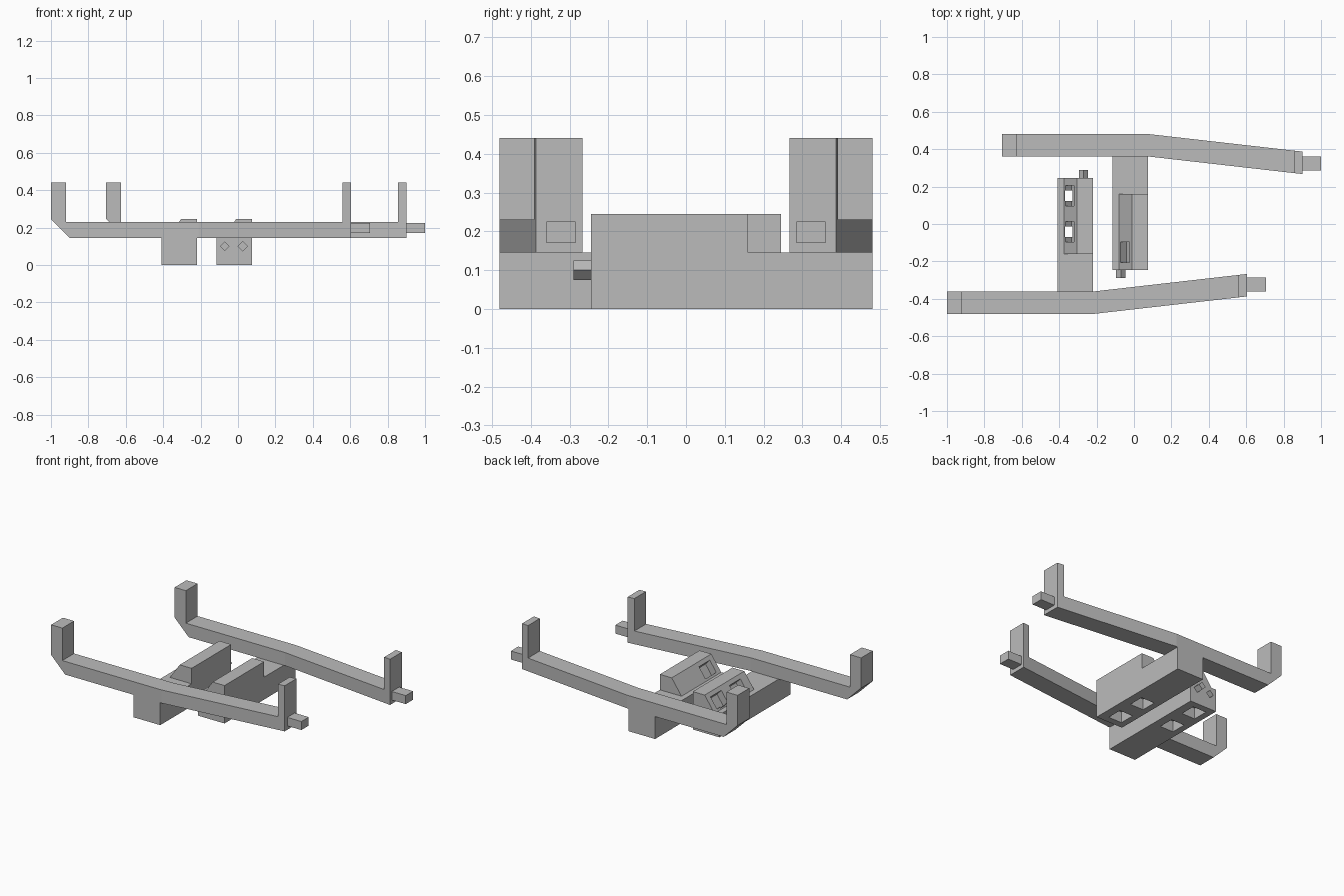
import bpy, bmesh
from mathutils import Vector

cube = bpy.data.objects.get("Cube")
if cube:
    bpy.data.objects.remove(cube, do_unlink=True)

grey = bpy.data.materials.new("plain grey")
grey.use_nodes = True
tone = (0.5, 0.5, 0.5, 1)
grey.diffuse_color = tone
grey.node_tree.nodes["Principled BSDF"].inputs["Base Color"].default_value = tone


def prism(name, profile, y0, y1, side, shift, kink=None, slope=0.0):
    """Extrude an xz profile along y, optionally bend it in plan, then mirror and shift it."""
    bm = bmesh.new()
    face = bm.faces.new([bm.verts.new((x, y0, z)) for x, z in profile])
    out = bmesh.ops.extrude_face_region(bm, geom=[face])
    moved = [v for v in out["geom"] if isinstance(v, bmesh.types.BMVert)]
    bmesh.ops.translate(bm, verts=moved, vec=(0, y1 - y0, 0))
    if kink is not None:
        bmesh.ops.bisect_plane(bm, geom=bm.verts[:] + bm.edges[:] + bm.faces[:],
                               plane_co=Vector((kink, 0, 0)), plane_no=Vector((1, 0, 0)))
    for v in bm.verts:
        if kink is not None and v.co.x > kink:
            v.co.y += slope * (v.co.x - kink)
        v.co.x += shift
        v.co.y *= side
    bmesh.ops.recalc_face_normals(bm, faces=bm.faces)
    mesh = bpy.data.meshes.new(name)
    bm.to_mesh(mesh)
    bm.free()
    mesh.materials.append(grey)
    obj = bpy.data.objects.new(name, mesh)
    bpy.context.collection.objects.link(obj)
    return obj


def combine(target, tool, operation):
    mod = target.modifiers.new(operation.lower(), "BOOLEAN")
    mod.operation = operation
    mod.solver = "EXACT"
    mod.object = tool
    bpy.context.view_layer.objects.active = target
    bpy.ops.object.modifier_apply(modifier=mod.name)
    bpy.data.objects.remove(tool, do_unlink=True)


def rect(x0, x1, z0, z1):
    return [(x0, z0), (x1, z0), (x1, z1), (x0, z1)]


def diamond(x, z=0.1, r=0.025):
    return [(x - r, z), (x, z - r), (x + r, z), (x, z + r)]


def build_half(label, side, shift, peg_x, socket_x):
    def part(name, profile, y0, y1, **bend):
        return prism(f"{label}_{name}", profile, y0, y1, side, shift, **bend)

    # Bent rail with an upright at each end and a chamfered heel
    rail = [(-0.9, 0.145), (0.605, 0.145), (0.605, 0.44), (0.56, 0.44), (0.56, 0.23),
            (-0.92, 0.23), (-0.92, 0.44), (-1, 0.44), (-1, 0.245)]
    part("rail", rail, -0.48, -0.36, kink=-0.21, slope=0.114)
    part("end_tab", rect(0.605, 0.705, 0.17, 0.225), -0.36, -0.285)

    # Cross block with a sloped socket housing
    left = -0.41
    block = part("cross_block", rect(left, -0.22, 0, 0.145), -0.48, 0.245)
    housing = [(-0.375, 0.145), (-0.375, 0.1), (-0.22, 0.1), (-0.22, 0.245), (-0.305, 0.245)]
    combine(block, part("housing", housing, -0.16, 0.245), "UNION")

    # Two sockets: sloped pocket, narrow throat and wide opening underneath
    pocket = [(-0.39, 0.18), (-0.345, 0.25), (-0.29, 0.19), (-0.335, 0.125)]
    for y in (-0.042, 0.152):
        cuts = ((pocket, 0.055),
                (rect(left + 0.04, left + 0.08, 0.03, 0.3), 0.028),
                (rect(left + 0.04, left + 0.135, -0.02, 0.07), 0.05))
        for profile, half in cuts:
            combine(block, part("cutter", profile, y - half, y + half), "DIFFERENCE")

    # Diamond locating hole and peg on the free end
    combine(block, part("cutter", diamond(left + socket_x), 0.205, 0.3), "DIFFERENCE")
    part("locating_peg", diamond(left + peg_x), 0.245, 0.29)


build_half("front", 1, 0, 0.14, 0.045)
build_half("rear", -1, 0.295, 0.045, 0.14)
